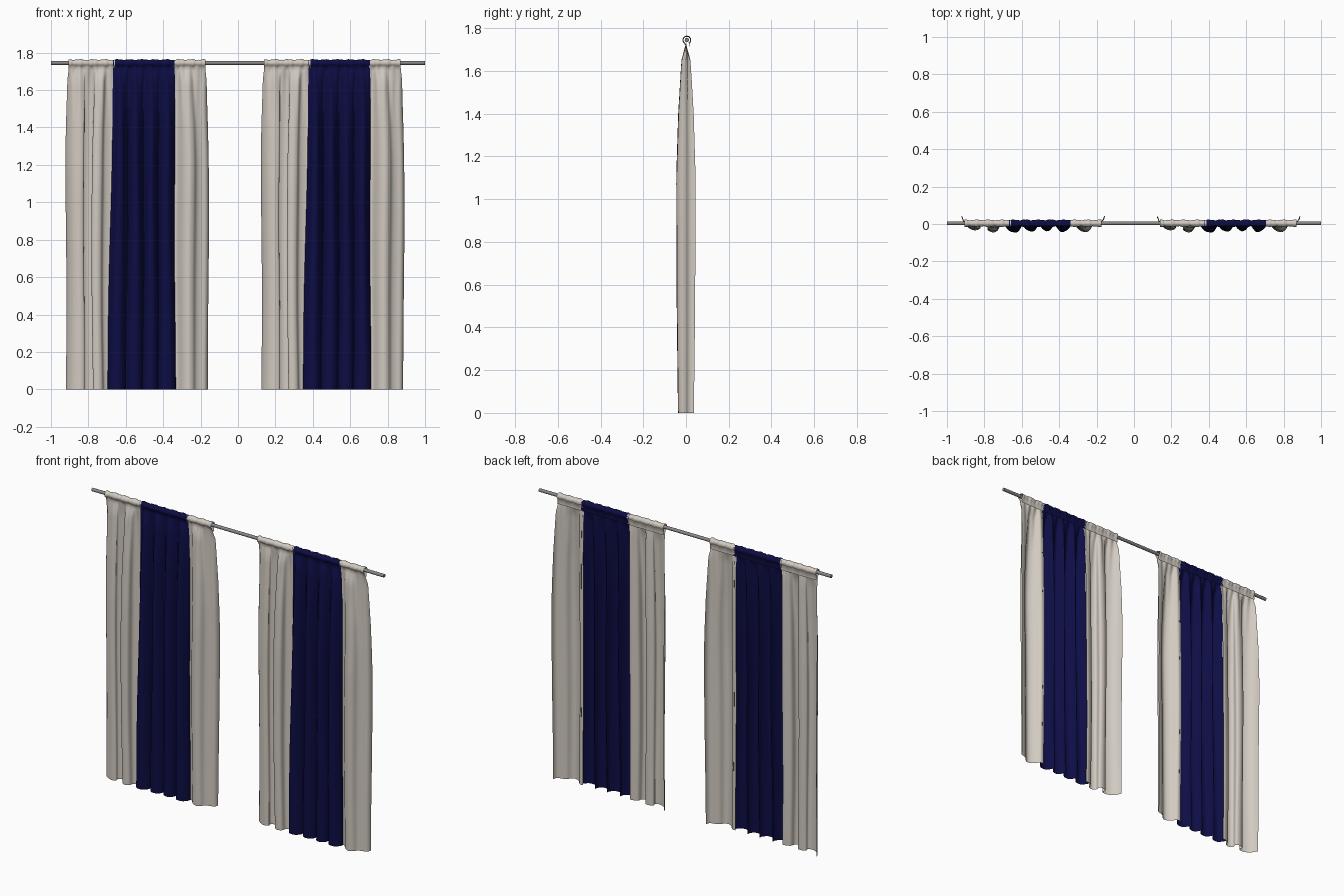
import bpy
import math
from mathutils import Vector

if "Cube" in bpy.data.objects:
    bpy.data.objects.remove(bpy.data.objects["Cube"], do_unlink=True)


def material(name, rgb, roughness):
    mat = bpy.data.materials.new(name)
    mat.use_nodes = True
    mat.diffuse_color = (*rgb, 1)
    bsdf = mat.node_tree.nodes["Principled BSDF"]
    bsdf.inputs["Base Color"].default_value = (*rgb, 1)
    bsdf.inputs["Roughness"].default_value = roughness
    return mat


BEIGE = material("beige cloth", (0.64, 0.59, 0.53), 0.9)
NAVY = material("navy cloth", (0.004, 0.004, 0.06), 0.9)
GREY = material("grey metal", (0.25, 0.25, 0.25), 0.5)

ROD_Y, ROD_Z, POCKET = 0.004, 1.745, 0.018
NECK = 1.72
SPACING = 1.045


def smooth_path(points, steps=8):
    """Catmull-Rom curve through the fold points."""
    pts = [Vector(p) for p in points]
    pts = [2 * pts[0] - pts[1]] + pts + [2 * pts[-1] - pts[-2]]
    out = []
    for a, b, c, d in zip(pts, pts[1:], pts[2:], pts[3:]):
        for i in range(steps):
            t = i / steps
            out.append(0.5 * (2 * b + (c - a) * t + (2 * a - 5 * b + 4 * c - d) * t ** 2
                              + (3 * b - a - 3 * c + d) * t ** 3))
    return out + [pts[-2]]


def fullness(z):
    """How far the folds open at a height: closed at the neck, widest mid-way."""
    keys = [(0, 0.82), (0.5, 0.95), (1.1, 1), (1.4, 0.8), (1.65, 0.45), (NECK, 0)]
    for (z0, f0), (z1, f1) in zip(keys, keys[1:]):
        if z <= z1:
            return f0 + (f1 - f0) * (z - z0) / (z1 - z0)
    return 0


def panel(name, folds, top, mat, flare=False):
    """A cloth sheet: back hem, pocket round the rod, then folds down to the floor."""
    path = smooth_path(folds)
    n = len(path)
    rows = []

    def flat_x(i):
        return top[0] + (top[1] - top[0]) * i / (n - 1)

    # Back hem and rod pocket, slightly puckered
    rows.append([(flat_x(i), ROD_Y + 0.013, NECK - 0.02) for i in range(n)])
    for k in range(15):
        a = math.radians(-55 + 290 * k / 14)
        row = []
        for i in range(n):
            x = flat_x(i)
            r = POCKET * (1 + 0.1 * math.sin(95 * x) + 0.05 * math.sin(230 * x))
            row.append((x, ROD_Y + r * math.cos(a), ROD_Z + r * math.sin(a)))
        rows.append(row)
    # Hanging folds
    drops = 36
    for k in range(drops + 1):
        z = NECK * (1 - (k / drops) ** 1.3)
        f = fullness(z)
        spread = 1 - z / NECK if flare else min(1, f * 1.1)
        row = []
        for i, p in enumerate(path):
            x = flat_x(i) * (1 - spread) + p.x * spread
            gather = 0.003 * math.sin(150 * x) * max(0, 1 - (NECK - z) / 0.3)
            sway = 0.003 * math.sin(4 * z + 14 * p.x) * f
            row.append((x + sway, p.y * f + gather, z))
        rows.append(row)

    verts = [v for row in rows for v in row]
    faces = [(r * n + i, (r + 1) * n + i, (r + 1) * n + i + 1, r * n + i + 1)
             for r in range(len(rows) - 1) for i in range(n - 1)]
    mesh = bpy.data.meshes.new(name)
    mesh.from_pydata(verts, [], faces)
    mesh.materials.append(mat)
    for poly in mesh.polygons:
        poly.use_smooth = True
    # One panel for each curtain
    for side, shift in (("right", 0), ("left", SPACING)):
        obj = bpy.data.objects.new(f"{side}_curtain_{name}", mesh)
        obj.location.x = shift
        bpy.context.collection.objects.link(obj)


# Beige panel with two overhanging folds
panel("first_beige_panel",
      [(-0.92, 0.042), (-0.908, 0.01), (-0.885, -0.018), (-0.85, -0.034), (-0.823, -0.024),
       (-0.828, 0.004), (-0.8, 0.018), (-0.775, 0.008), (-0.78, -0.03), (-0.755, -0.045),
       (-0.73, -0.034), (-0.72, 0), (-0.69, 0.015), (-0.67, 0.015)],
      (-0.905, -0.655), BEIGE)

# Navy panel with four rounded folds
navy = [(-0.698, 0.005)]
for left, right, depth in ((-0.69, -0.605, 0.042), (-0.59, -0.515, 0.038),
                           (-0.5, -0.435, 0.036), (-0.42, -0.34, 0.04)):
    width = right - left
    navy += [(left, -0.012), (left + 0.25 * width, -depth), (left + 0.7 * width, -depth),
             (right, -0.012), (right + 0.005, 0.014)]
panel("navy_panel", navy, (-0.668, -0.338), NAVY, flare=True)

# Beige panel with one broad fold and a turned-back edge
panel("second_beige_panel",
      [(-0.35, 0.012), (-0.325, 0.01), (-0.295, -0.028), (-0.265, -0.044), (-0.24, -0.034),
       (-0.222, -0.008), (-0.2, 0.005), (-0.175, 0.012), (-0.163, 0.025), (-0.158, 0.045)],
      (-0.345, -0.175), BEIGE)

# Rod
bpy.ops.mesh.primitive_cylinder_add(vertices=24, radius=0.01, depth=2,
                                    location=(0, ROD_Y, ROD_Z), rotation=(0, math.pi / 2, 0))
rod = bpy.context.object
rod.name = "curtain_rod"
rod.data.materials.append(GREY)
bpy.ops.object.shade_smooth_by_angle()
